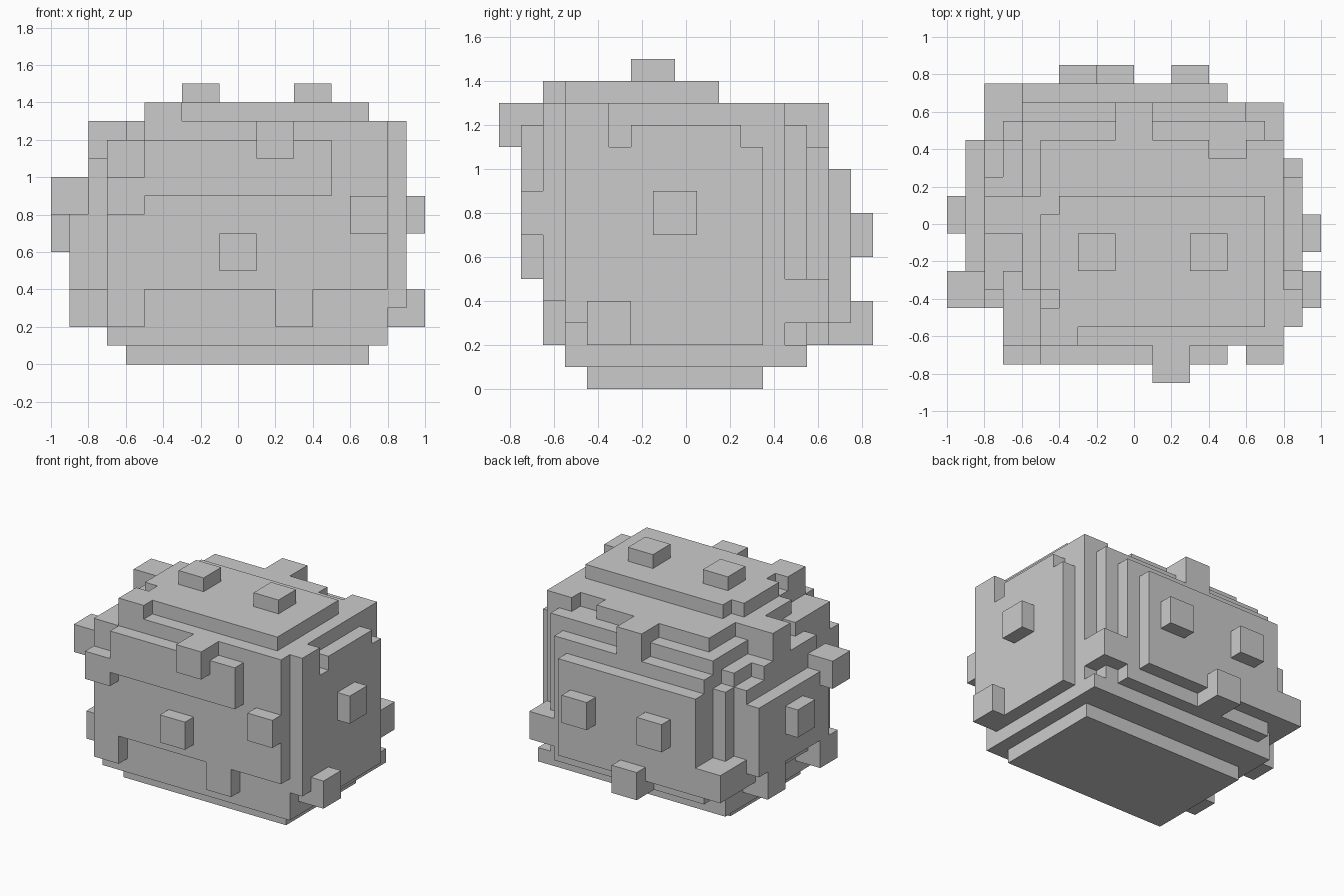
import bpy, bmesh

U = 0.1
cells = set()


def block(x0, x1, y0, y1, z0, z1):
    """All grid cells of one box (sizes in units)."""
    ix = [round(v * 10) for v in (x0, x1)]
    iy = [round(v * 10 + 0.5) for v in (y0, y1)]
    iz = [round(v * 10) for v in (z0, z1)]
    return {(i, j, k) for i in range(*ix) for j in range(*iy) for k in range(*iz)}


def add(*b):
    cells.update(block(*b))


def cut(*b):
    cells.difference_update(block(*b))


# stepped base
add(-.6, .7, -.45, .35, 0, .1)
add(-.7, .8, -.55, .55, .1, .2)

# core and front wall with two feet
add(-.7, .8, -.55, .45, .2, 1.1)
add(-.6, .8, -.55, .45, 1.1, 1.2)
add(-.7, -.6, -.65, .15, 1.1, 1.2)
add(-.7, .8, -.65, -.55, .4, 1.2)
add(-.7, -.5, -.65, -.55, .2, .4)
add(.2, .4, -.65, -.55, .2, .4)
cut(-.7, -.6, -.25, -.05, 1.1, 1.2)

# upper layers
add(-.5, .8, -.65, .45, 1.2, 1.3)
add(-.6, -.5, -.35, .15, 1.2, 1.3)
cut(.4, .6, .35, .45, 1.2, 1.3)
add(-.5, .7, -.55, .15, 1.3, 1.4)
add(-.5, -.3, -.65, -.55, 1.3, 1.4)
cut(-.5, -.4, .05, .15, 1.3, 1.4)
cut(-.5, -.4, -.45, -.35, 1.3, 1.4)

# front panel
add(-.5, .5, -.75, -.65, .9, 1.2)
add(-.7, -.5, -.75, -.65, .8, 1.0)

# right panel with stepped top
add(.8, .9, -.55, .35, .2, 1.2)
add(.8, .9, -.55, -.35, 1.2, 1.3)
cut(.8, .9, -.35, -.25, 1.1, 1.2)
cut(.8, .9, .25, .35, 1.1, 1.2)
cut(.8, .9, -.55, -.45, .2, .3)

# left panels
add(-.8, -.7, -.35, .25, .3, 1.1)
add(-.8, -.7, .25, .45, .3, 1.0)
add(-.9, -.8, -.35, .45, .4, .9)
add(-.9, -.7, .15, .35, .2, .4)

# back panels and corner blocks
add(-.6, .7, .45, .55, .2, 1.2)
add(-.7, -.6, .45, .55, .2, 1.0)
add(-.6, .6, .55, .65, .2, 1.1)
add(-.6, .5, .65, .75, .3, 1.0)
add(.6, .8, .45, .65, .3, .5)
add(-.8, -.6, .45, .75, .3, .5)

# studs: on top, front, right, left, back
for x in (-.3, .3):
    add(x, x + .2, -.25, -.05, 1.4, 1.5)
for x, y, z in ((.1, -.85, 1.1), (-.1, -.75, .5), (.6, -.75, .7),
                (.8, -.45, .2), (.8, -.15, .7),
                (-1, -.45, .8), (-1, -.05, .6), (-.9, -.45, .2), (-.8, -.05, 1.1),
                (-.4, .65, .6), (.2, .65, .6), (-.2, .65, .2), (-.1, .45, 1.1)):
    add(x, x + .2, y, y + .2, z, z + .2)

# outer skin of the stacked blocks
bm = bmesh.new()
verts = {}


def vert(p):
    if p not in verts:
        verts[p] = bm.verts.new((p[0] * U, (p[1] - .5) * U, p[2] * U))
    return verts[p]


for c in sorted(cells):
    for a in range(3):
        for s in (0, 1):
            n = list(c)
            n[a] += 2 * s - 1
            if tuple(n) in cells:
                continue
            ring = []
            for du, dv in ((0, 0), (1, 0), (1, 1), (0, 1)):
                p = list(c)
                p[a] += s
                p[(a + 1) % 3] += du
                p[(a + 2) % 3] += dv
                ring.append(vert(tuple(p)))
            bm.faces.new(ring if s else ring[::-1])
bmesh.ops.dissolve_limit(bm, angle_limit=0.01, verts=bm.verts[:], edges=bm.edges[:])
mesh = bpy.data.meshes.new("blocky_boulder")
bm.to_mesh(mesh)
bm.free()
bpy.context.collection.objects.link(bpy.data.objects.new("blocky_boulder", mesh))
